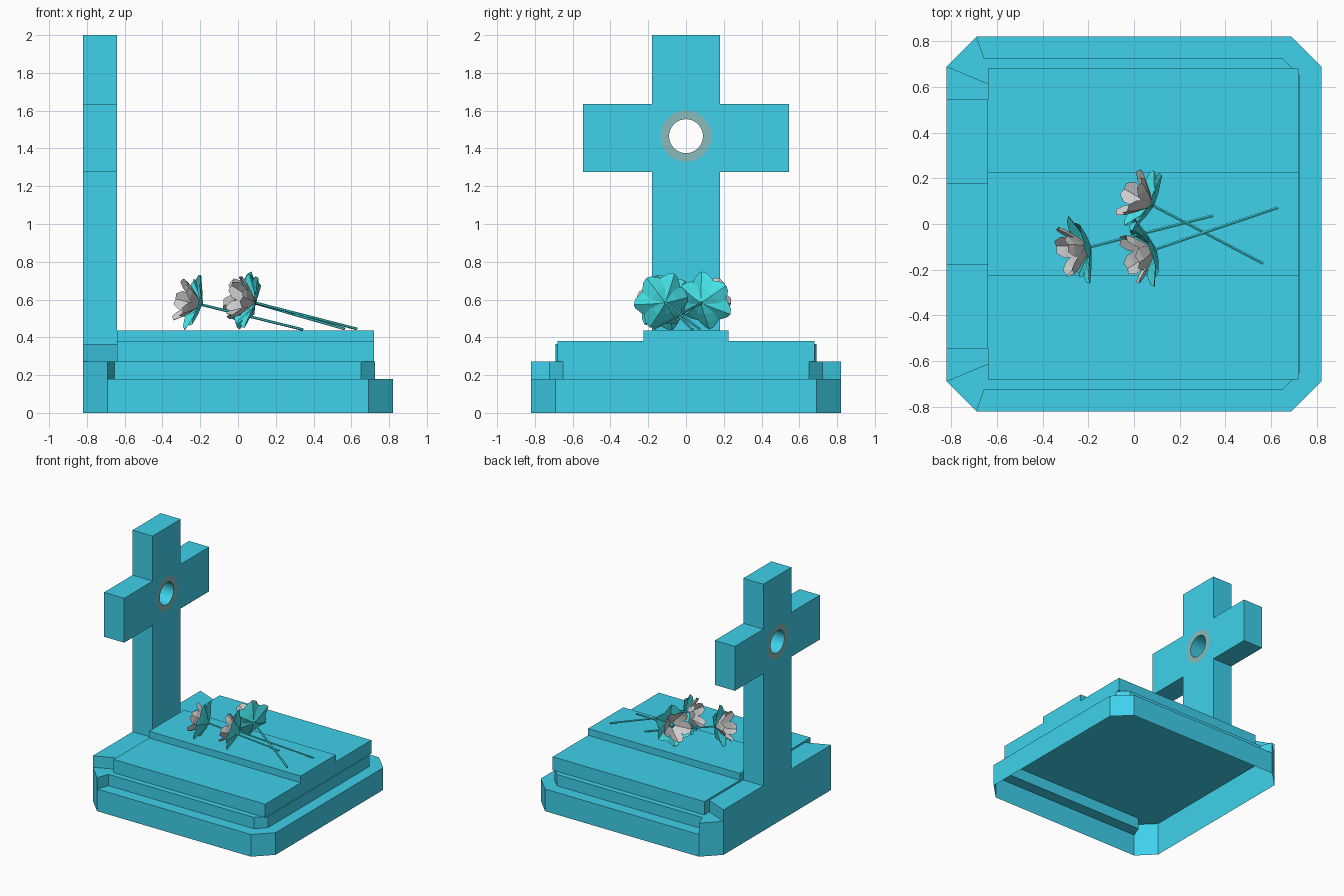
import bpy, bmesh, math
from mathutils import Vector, Matrix

if "Cube" in bpy.data.objects:
    bpy.data.objects.remove(bpy.data.objects["Cube"])


def material(name, r, g, b):
    m = bpy.data.materials.new(name)
    m.diffuse_color = (r, g, b, 1)
    m.use_nodes = True
    m.node_tree.nodes["Principled BSDF"].inputs["Base Color"].default_value = m.diffuse_color
    return m


STONE = material("stone_blue", 0.05, 0.64, 0.83)
INLAY = material("inlay_dull", 0.26, 0.5, 0.5)
LEAF = material("leaf_cyan", 0.06, 0.8, 0.84)


def finish(name, bm, mat=None):
    bmesh.ops.remove_doubles(bm, verts=bm.verts, dist=1e-5)
    bmesh.ops.recalc_face_normals(bm, faces=bm.faces)
    return finish_raw(name, bm, mat)


def finish_raw(name, bm, mat=None):
    mesh = bpy.data.meshes.new(name)
    bm.to_mesh(mesh)
    bm.free()
    if mat:
        mesh.materials.append(mat)
    ob = bpy.data.objects.new(name, mesh)
    bpy.context.collection.objects.link(ob)
    return ob


def face(bm, pts):
    return bm.faces.new([bm.verts.new(p) for p in pts])


def prism(bm, outline, axis, lo, hi, bottom=True, top=True):
    """Extrude a 2D outline along x or z."""
    place = (lambda p, d: (d, p[0], p[1])) if axis == 'x' else (lambda p, d: (p[0], p[1], d))
    n = len(outline)
    for i in range(n):
        a, b = outline[i], outline[(i + 1) % n]
        face(bm, [place(a, lo), place(b, lo), place(b, hi), place(a, hi)])
    if bottom:
        face(bm, [place(p, lo) for p in reversed(outline)])
    if top:
        face(bm, [place(p, hi) for p in outline])


def mirror_y(half):
    return half + [(x, -y) for x, y in reversed(half)]


def mirror_profile(half):
    return half + [(-y, z) for y, z in reversed(half)]


# Plinth: hollow, open underneath, chamfered corners, stepped in front of the back block
outer = mirror_y([(-.69, -.82), (.69, -.82), (.82, -.69)])
inner = mirror_y([(-.655, -.725), (.65, -.725), (.725, -.65)])
back = [(-.82, .69), (-.82, -.69)]
bm = bmesh.new()
prism(bm, back + outer, 'z', 0, .18, bottom=False, top=False)
for i in range(5):
    face(bm, [(*p, .18) for p in (outer[i], outer[i + 1], inner[i + 1], inner[i])])
prism(bm, back + outer[:1] + inner + outer[-1:], 'z', .18, .272, bottom=False)
finish("plinth", bm, STONE)

# Raised block under the cross
bm = bmesh.new()
prism(bm, mirror_y([(-.82, -.69), (-.64, -.615)])[::1], 'z', .272, .365)
finish("back_block", bm, STONE)

# Grave slab with raised middle strip
bm = bmesh.new()
prism(bm, mirror_profile([(.68, .272), (.68, .38), (.225, .38), (.225, .435)]), 'x', -.64, .72)
finish("slab", bm, STONE)

# Cross with a round hole
CZ = 1.465
bm = bmesh.new()
prism(bm, mirror_profile([(.18, .365), (.18, 1.275), (.545, 1.275), (.545, 1.635),
                          (.18, 1.635), (.18, 2.0)]), 'x', -.82, -.64)
cross = finish("cross", bm, STONE)
circle = [(math.cos(i * math.tau / 32), math.sin(i * math.tau / 32)) for i in range(32)]
bm = bmesh.new()
prism(bm, [(.09 * c, CZ + .09 * s) for c, s in circle], 'x', -1, -.5)
cutter = finish("hole_cutter", bm, STONE)
cutter.hide_render = True
mod = cross.modifiers.new("hole", 'BOOLEAN')
mod.operation = 'DIFFERENCE'
mod.solver = 'EXACT'
mod.object = cutter
bpy.context.view_layer.objects.active = cross
bpy.ops.object.modifier_apply(modifier=mod.name)
bpy.data.objects.remove(cutter)

# Flat ring inlays around the hole, front and back
bm = bmesh.new()
for x, step in ((-.639, 1), (-.821, -1)):
    for i in range(32):
        a, b = circle[i], circle[(i + 1) % 32]
        quad = [(x, r * p[0], CZ + r * p[1]) for r, p in ((.09, a), (.135, a), (.135, b), (.09, b))]
        face(bm, quad[::step])
finish_raw("hole_ring", bm, INLAY)


# Flowers
def petals(name, count, profile, crease, turn, mat, frame):
    """Ring of petals; profile rows are radius, half width, height."""
    bm = bmesh.new()
    for k in range(count):
        spin = Matrix.Rotation(turn + k * math.tau / count, 4, 'Z')
        lift = .004 * (k % 2)
        rows = [[bm.verts.new(frame @ spin @ Vector((r - abs(s) * .012, s * w,
                 h + lift + abs(s) * crease * w))) for s in (-1, 0, 1)] for r, w, h in profile]
        for lower, upper in zip(rows, rows[1:]):
            for j in (0, 1):
                bm.faces.new((lower[j], upper[j], upper[j + 1], lower[j + 1]))
    return finish_raw(name, bm, mat)


OUTER = [(.012, .01, 0), (.07, .052, .016), (.122, .06, .036), (.158, .026, .05)]
INNER = [(.012, .014, .008), (.055, .042, .045), (.095, .05, .085), (.12, .028, .118)]


def flower(tag, head, foot, turn):
    head, foot = Vector(head), Vector(foot)
    axis = (head - foot).normalized()
    turned = axis.to_track_quat('Z', 'Y').to_matrix().to_4x4()
    frame = Matrix.Translation(head) @ turned
    petals("outer_petals_" + tag, 6, OUTER, .3, turn, LEAF, frame)
    petals("inner_petals_" + tag, 5, INNER, .3, turn + .4, None, frame)
    bm = bmesh.new()
    bmesh.ops.create_icosphere(bm, subdivisions=1, radius=.022,
                               matrix=frame @ Matrix.Translation((0, 0, .025)))
    finish("flower_centre_" + tag, bm, LEAF)
    bm = bmesh.new()
    bmesh.ops.create_cone(bm, cap_ends=True, segments=6, radius1=.007, radius2=.007,
                          depth=(head - foot).length + .01,
                          matrix=Matrix.Translation((head + foot) / 2) @ turned)
    finish("stem_" + tag, bm, LEAF)


flower("left", (-.19, -.10, .572), (.34, .035, .442), .2)
flower("back", (.085, .08, .582), (.56, -.17, .446), .5)
flower("front", (.095, -.11, .582), (.625, .07, .446), .9)
